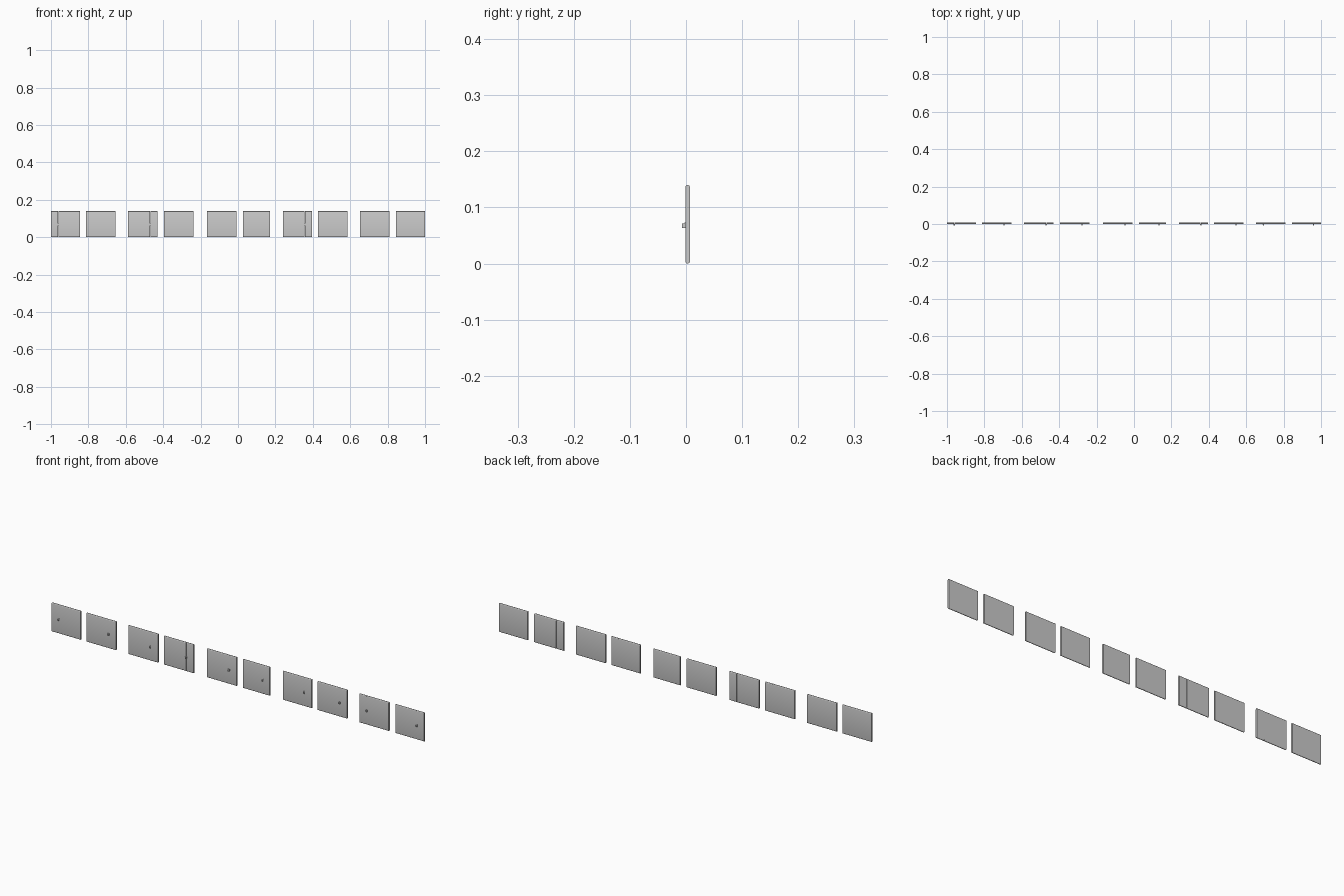
import bpy, bmesh, math

if "Cube" in bpy.data.objects:
    bpy.data.objects.remove(bpy.data.objects["Cube"])

HEIGHT = 0.14
Y0, Y1 = -0.001, 0.007     # front and back of each panel
KNOB_Z = 0.068
SEAM = 0.0008

# left edge, right edge, knob position as a fraction of the width
PANELS = [(-1.0, -0.845, 0.25), (-0.813, -0.655, 0.75),
          (-0.588, -0.43, 0.75), (-0.396, -0.238, 0.75),
          (-0.166, -0.008, 0.75), (0.027, 0.17, 0.75),
          (0.241, 0.396, 0.75), (0.428, 0.585, 0.75),
          (0.652, 0.81, 0.25), (0.845, 1.0, 0.74)]


def finish(name, bm):
    bmesh.ops.recalc_face_normals(bm, faces=bm.faces)
    mesh = bpy.data.meshes.new(name)
    bm.to_mesh(mesh)
    bm.free()
    ob = bpy.data.objects.new(name, mesh)
    bpy.context.collection.objects.link(ob)
    bpy.context.view_layer.objects.active = ob
    ob.select_set(True)
    bpy.ops.object.shade_smooth_by_angle(angle=math.radians(35))
    ob.select_set(False)
    return ob


def slab(bm, x0, x1):
    """Slab along x whose top and bottom edges are rounded."""
    r, yc = (Y1 - Y0) / 2, (Y0 + Y1) / 2
    profile = []
    for zc, start in ((HEIGHT - r, 0), (r, math.pi)):
        for i in range(9):
            a = start + math.pi * i / 8
            profile.append((yc + r * math.cos(a), zc + r * math.sin(a)))
    face = bm.faces.new([bm.verts.new((x0, y, z)) for y, z in profile])
    ext = bmesh.ops.extrude_face_region(bm, geom=[face], use_keep_orig=True)
    verts = [g for g in ext["geom"] if isinstance(g, bmesh.types.BMVert)]
    bmesh.ops.translate(bm, vec=(x1 - x0, 0, 0), verts=verts)


def box(bm, x, y, z, sx, sy, sz):
    verts = bmesh.ops.create_cube(bm, size=1)["verts"]
    bmesh.ops.scale(bm, vec=(sx, sy, sz), verts=verts)
    bmesh.ops.translate(bm, vec=(x, y, z), verts=verts)


for n, (x0, x1, f) in enumerate(PANELS, 1):
    xk = x0 + (x1 - x0) * f
    # panel in two leaves with a fine seam at the knob
    bm = bmesh.new()
    slab(bm, x0, xk - SEAM / 2)
    slab(bm, xk + SEAM / 2, x1)
    finish(f"panel_{n}", bm)
    # small catch: plate on the panel with a pull hanging in front
    bm = bmesh.new()
    box(bm, xk, -0.001, KNOB_Z, 0.008, 0.004, 0.01)
    box(bm, xk, -0.0045, KNOB_Z - 0.001, 0.006, 0.005, 0.008)
    finish(f"catch_{n}", bm)
